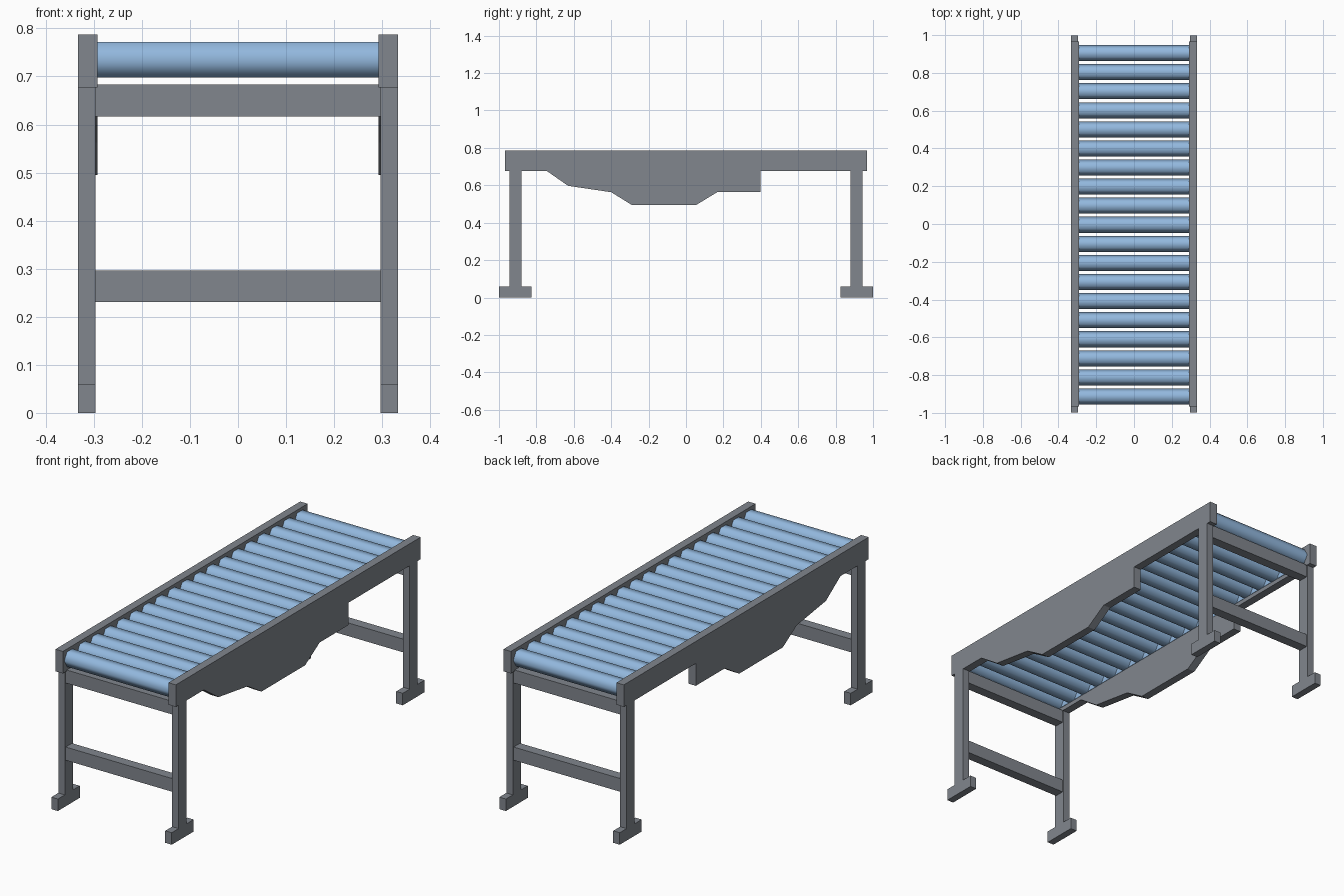
import bpy, bmesh, math

if "Cube" in bpy.data.objects:
    bpy.data.objects.remove(bpy.data.objects["Cube"])


def material(name, rgb):
    m = bpy.data.materials.new(name)
    m.diffuse_color = (*rgb, 1)
    m.use_nodes = True
    m.node_tree.nodes["Principled BSDF"].inputs["Base Color"].default_value = m.diffuse_color
    return m


steel = material("grey steel", (0.22, 0.24, 0.27))
blue = material("roller blue", (0.29, 0.48, 0.73))


def prism(name, profile, x0, x1, mat, smooth=False):
    """Extrude a (y, z) profile along x."""
    bm = bmesh.new()
    face = bm.faces.new([bm.verts.new((x0, y, z)) for y, z in profile])
    ext = bmesh.ops.extrude_face_region(bm, geom=[face])
    moved = [v for v in ext["geom"] if isinstance(v, bmesh.types.BMVert)]
    bmesh.ops.translate(bm, verts=moved, vec=(x1 - x0, 0, 0))
    bmesh.ops.recalc_face_normals(bm, faces=bm.faces)
    if smooth:
        # round sides, crisp end caps
        for f in bm.faces:
            f.smooth = abs(f.normal.x) < 0.5
        for e in bm.edges:
            e.smooth = all(f.smooth for f in e.link_faces)
    me = bpy.data.meshes.new(name)
    bm.to_mesh(me)
    bm.free()
    me.materials.append(mat)
    ob = bpy.data.objects.new(name, me)
    bpy.context.collection.objects.link(ob)
    return ob


def rect(y0, y1, z0, z1):
    return [(y0, z0), (y1, z0), (y1, z1), (y0, z1)]


# side panel outline with stepped belly
PANEL = [(-0.967, 0.787), (0.967, 0.787), (0.967, 0.677), (0.398, 0.677),
         (0.398, 0.565), (0.17, 0.565), (0.055, 0.495), (-0.29, 0.495),
         (-0.40, 0.563), (-0.63, 0.597), (-0.745, 0.677), (-0.967, 0.677)]

for sx, side in ((-1, "left"), (1, "right")):
    prism(f"{side}_side_panel", PANEL, sx * 0.292, sx * 0.333, steel)
    # thin strip behind the roller ends
    prism(f"{side}_roller_strip", rect(-0.913, 0.905, 0.698, 0.735),
          sx * 0.290, sx * 0.2925, blue)
    for sy, end in ((-1, "front"), (1, "back")):
        # leg with T-shaped foot
        leg = [(-0.0865, 0), (0.0865, 0), (0.0865, 0.06), (0.032, 0.06),
               (0.032, 0.677), (-0.032, 0.677), (-0.032, 0.06), (-0.0865, 0.06)]
        prism(f"{end}_{side}_leg", [(y + sy * 0.9125, z) for y, z in leg],
              sx * 0.297, sx * 0.333, steel)

# cross bars between the legs
for sy, end in ((-1, "front"), (1, "back")):
    for z, level in ((0.2635, "lower"), (0.65, "upper")):
        prism(f"{end}_{level}_bar",
              rect(sy * 0.9125 - 0.025, sy * 0.9125 + 0.025, z - 0.033, z + 0.033),
              -0.298, 0.298, steel)

# hexagonal smooth-shaded rollers
COUNT, R = 19, 0.0425
for i in range(COUNT):
    yc = -0.913 + i * 1.818 / (COUNT - 1)
    ring = [(yc + R * math.cos(k * math.pi / 3), 0.735 + R * math.sin(k * math.pi / 3))
            for k in range(6)]
    prism(f"roller_{i + 1}", ring, -0.292, 0.292, blue, smooth=True)
